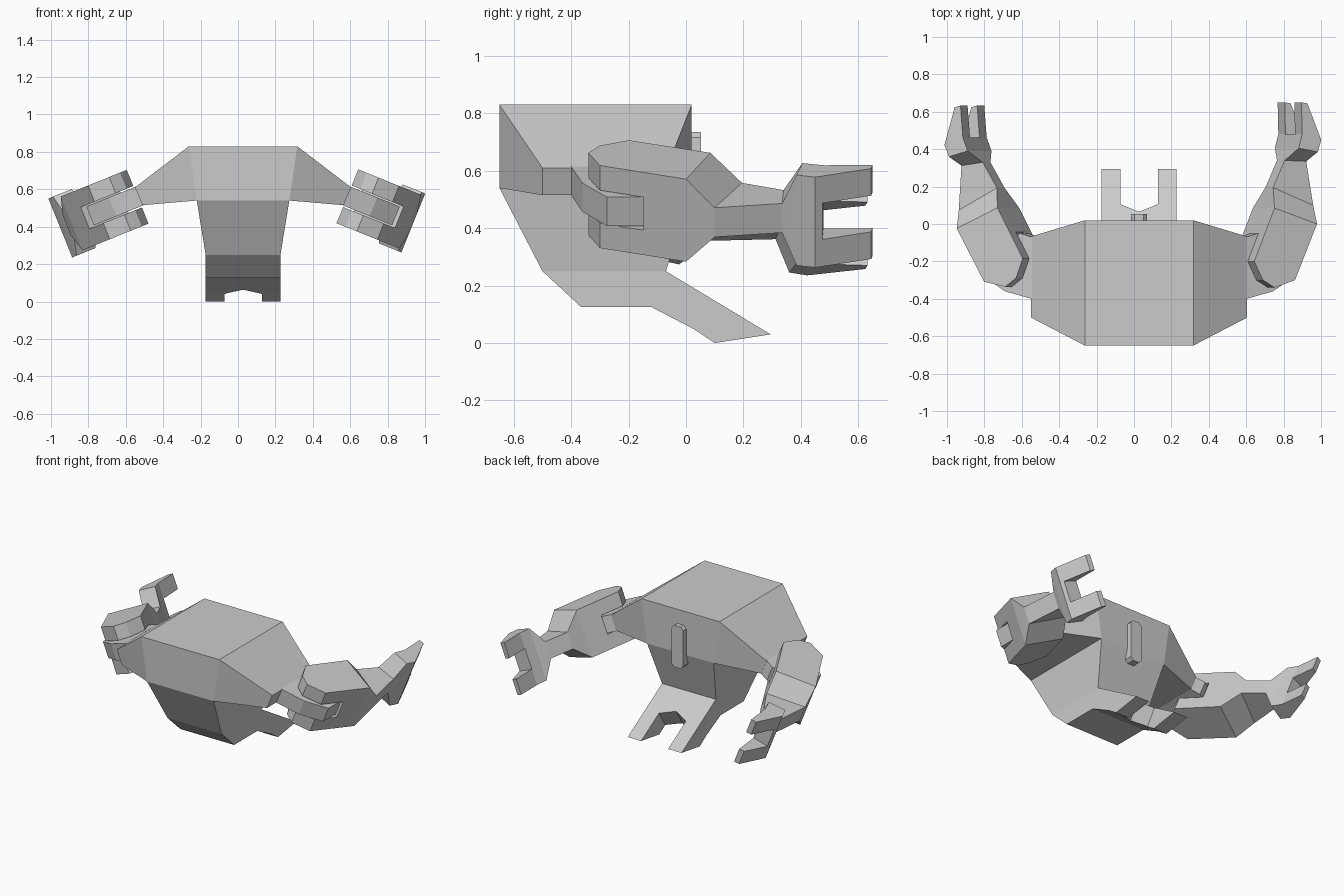
import bpy, bmesh, math
from mathutils import Vector

if "Cube" in bpy.data.objects:
    bpy.data.objects.remove(bpy.data.objects["Cube"])

CX = 0.027                      # centre line of the torso
TILT = math.radians(22)         # downward slope of the shoulders
ROOT = (0.558, 0.5625)          # shoulder cap centre (x from centre line, z)

grey = bpy.data.materials.new("light grey")
grey.diffuse_color = (0.6, 0.6, 0.6, 1)
grey.use_nodes = True
grey.node_tree.nodes["Principled BSDF"].inputs["Base Color"].default_value = grey.diffuse_color


def make(name, faces, cutters=(), helper=False):
    """Object from a list of faces, each a list of points."""
    bm = bmesh.new()
    for f in faces:
        bm.faces.new([bm.verts.new(p) for p in f])
    bmesh.ops.remove_doubles(bm, verts=bm.verts, dist=1e-5)
    bmesh.ops.recalc_face_normals(bm, faces=bm.faces)
    me = bpy.data.meshes.new(name)
    bm.to_mesh(me)
    bm.free()
    me.materials.append(grey)
    ob = bpy.data.objects.new(name, me)
    bpy.context.collection.objects.link(ob)
    ob.hide_render = helper
    if helper:
        ob.display_type = 'WIRE'
    for c in cutters:
        mod = ob.modifiers.new("cut", 'BOOLEAN')
        mod.operation = 'DIFFERENCE'
        mod.solver = 'EXACT'
        mod.object = c
        c.hide_set(True)
    return ob


def prism(a, b, skip=-1):
    """Faces joining two matching outlines, with caps; side `skip` stays open."""
    n = len(a)
    sides = [[a[i], a[(i + 1) % n], b[(i + 1) % n], b[i]] for i in range(n) if i != skip]
    return [a, b] + sides


# --- torso with shoulders and split tail, as a profile of (half width, y, z) ---
TF, MF, LF = (.29, -.65, .83), (.2475, -.65, .54), (.2, -.5, .25)
TB, MB, LB = (.29, .02, .83), (.2475, .02, .54), (.2, -.07, .25)
tail = [(.2, y, z) for y, z in
        ((-.365, .125), (-.12, .125), (.03, .047), (.10, 0), (.295, .03))]
CFt, CFb = (.578, -.5, .61), (.538, -.5, .515)
CBt, CBb = (.578, -.067, .61), (.538, -.067, .515)


def side(p, s):
    return Vector((CX + s * p[0], p[1], p[2]))


faces = []
for s in (-1, 1):
    for f in ([TF, CFt, CFb, MF], [TF, TB, CBt, CFt], [TB, MB, CBb, CBt],
              [MF, CFb, CBb, MB], [CFt, CBt, CBb, CFb], [MF, MB, LB, LF],
              [LF] + tail + [LB]):
        faces.append([side(p, s) for p in f])
loop = [TF, MF, LF] + tail + [LB, MB, TB]
for p, q in zip(loop, loop[1:] + loop[:1]):
    faces.append([side(p, -1), side(q, -1), side(q, 1), side(p, 1)])

# notch between the two tail tips
d = Vector((0, .065, .103))
notch = [Vector(p) + Vector((CX, 0, 0)) for p in
         ((-.1, .04, .04), (0, 0, .065), (.1, .04, .04), (.1, .5, -.25), (-.1, .5, -.25))]
notch_cutter = make("notch_cutter", prism([p - 1.5 * d for p in notch],
                                          [p + 3 * d for p in notch]), helper=True)
make("torso", faces, [notch_cutter])

# --- small upright plate on the back ---
w, z0, z1, k = .043, .455, .735, .02
outline = [(-w, z0 + k), (-w + k, z0), (w - k, z0), (w, z0 + k),
           (w, z1 - k), (w - k, z1), (-w + k, z1), (-w, z1 - k)]
make("back_plate", prism([Vector((CX + x, .0, z)) for x, z in outline],
                         [Vector((CX + x, .053, z)) for x, z in outline]))

# --- arms, drawn as (outward, y) plans with a height v across the slope ---
STUB = [(-.005, -.4), (.15, -.36), (.28, -.275), (.28, -.14), (.06, -.05), (-.005, -.07)]
ELBOW = [(0, -.2), (.05, -.3), (.117, -.34), (.235, -.3), (.362, 0), (.117, .085)]
# inner point, outer point, half height: forearm, wrist, palm and fingertips
RINGS = [((.117, .085), (.362, 0), .155), ((.149, .195), (.38, .10), .055),
         ((.216, .34), (.34, .335), .055), ((.25, .405), (.36, .385), .17),
         ((.27, .48), (.38, .45), .17), ((.266, .65), (.3, .645), .17)]
SLOT = [(-.1, .0156), (.45, -.21), (.45, -.6), (-.1, -.6)]
GAP = [(.1, .485), (.5, .47), (.5, .8), (.1, .8)]

for s, label, swing in ((1, "right", 0), (-1, "left", math.radians(6))):
    def place(p, v, turn=swing):
        o, y = p[0] - .15, p[1] + .25
        o, y = (o * math.cos(turn) + y * math.sin(turn) + .15,
                y * math.cos(turn) - o * math.sin(turn) - .25)
        return Vector((CX + s * (ROOT[0] + o * math.cos(TILT) + v * math.sin(TILT)), y,
                       ROOT[1] - o * math.sin(TILT) + v * math.cos(TILT)))

    def slab(plan, h, skip=-1, turn=swing):
        return prism([place(p, -h, turn) for p in plan],
                     [place(p, h, turn) for p in plan], skip)

    # upper arm
    make(label + "_upper_arm", slab(STUB, .054, turn=0))
    # forked elbow, forearm and two-fingered claw
    slot = make(label + "_slot_cutter", slab(SLOT, .062), helper=True)
    gap = make(label + "_gap_cutter", slab(GAP, .068), helper=True)
    arm = slab(ELBOW, .155, skip=4)
    rings = [[place(a, -h), place(b, -h), place(b, h), place(a, h)] for a, b, h in RINGS]
    for r, t in zip(rings, rings[1:]):
        arm += prism(r, t)[2:]
    arm.append(rings[-1])
    make(label + "_forearm_and_claw", arm, [slot, gap])
